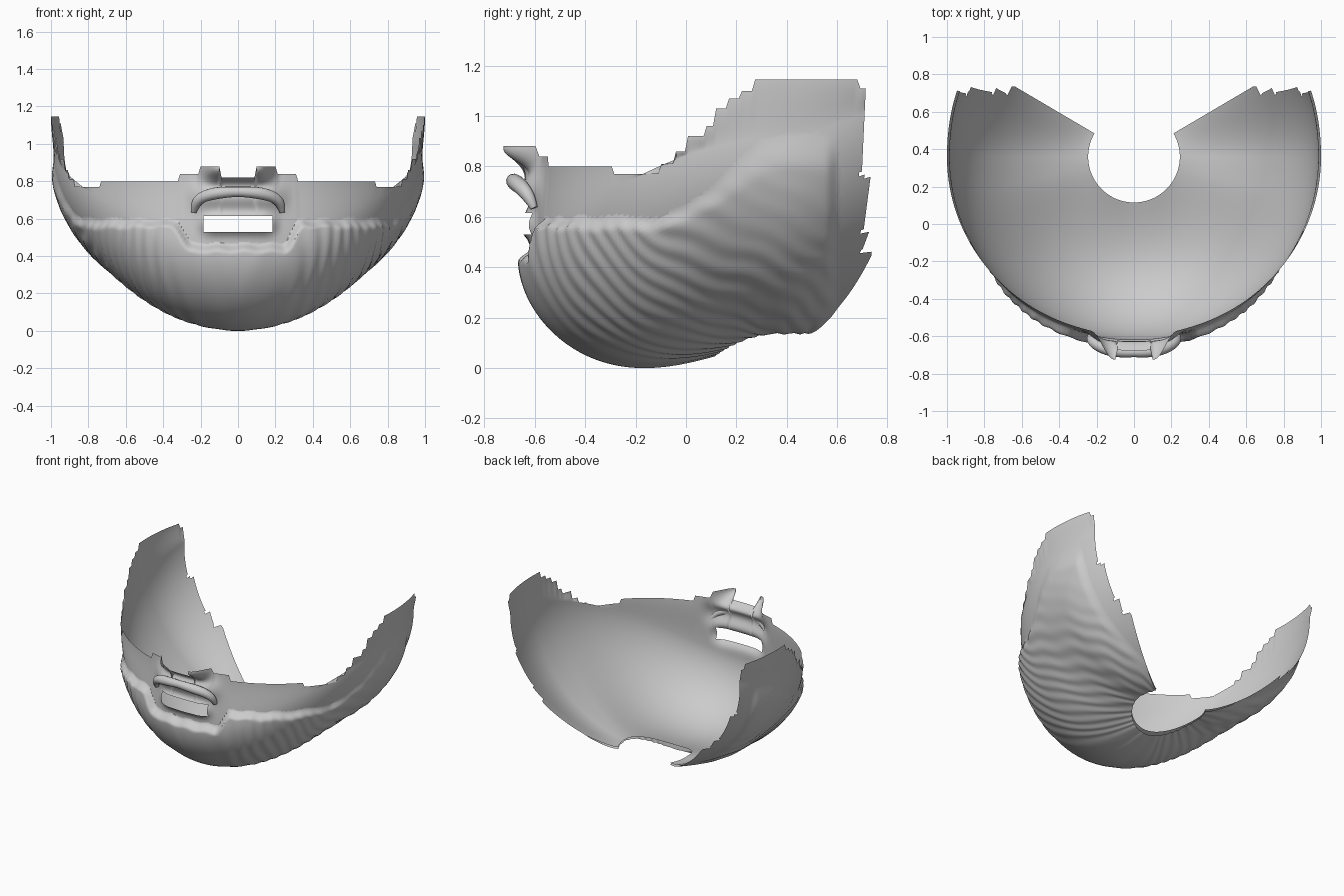
import bpy, bmesh, math
from mathutils import Vector

if "Cube" in bpy.data.objects:
    bpy.data.objects.remove(bpy.data.objects["Cube"])

CY = 0.36            # plan centre of the neck hole and of the bowl
HOLE = 0.245         # neck hole radius
PHI = math.radians(120.5)
COLS, BOWL, WALL = 320, 70, 44

grey = bpy.data.materials.new("plain grey")
grey.diffuse_color = (0.6, 0.6, 0.6, 1)
grey.use_nodes = True
grey.node_tree.nodes["Principled BSDF"].inputs["Base Color"].default_value = grey.diffuse_color


def step(a, b, x):
    t = min(max((x - a) / (b - a), 0), 1)
    return t * t * (3 - 2 * t)


def lookup(table, x):
    """Piecewise linear curve."""
    for (x0, v0), (x1, v1) in zip(table, table[1:]):
        if x <= x1:
            return v0 + (v1 - v0) * max(0, (x - x0) / (x1 - x0))
    return table[-1][1]


def rim(x, y):
    """Stepped upper edge of the shell."""
    ax = abs(x)
    if y < -0.3:
        for limit, z in ((0.1, 0.82), (0.215, 0.88), (0.33, 0.84)):
            if ax < limit:
                return z
        return 0.80
    z = 0.77
    for start, level in ((-0.1, 0.81), (-0.05, 0.86), (0.0, 0.92), (0.07, 0.96),
                         (0.12, 1.03), (0.17, 1.07), (0.22, 1.10), (0.27, 1.145), (0.69, 1.11)):
        if y > start:
            z = level
    return z


def beard_mask(x, y, z):
    top = lookup([(-0.1, 0.6), (0.0, 0.64), (0.1, 0.72), (0.2, 0.83), (0.3, 0.91), (0.4, 0.94), (0.6, 0.94)], y)
    if y < 0:
        top -= 0.13 * (1 - step(0.24, 0.34, abs(x)))
    top += 0.005 * math.sin(45 * x)
    soft = 0.05 + 0.1 * step(-0.1, 0.3, y)
    return step(0, soft, top - z) * step(0, 0.06, 0.61 - y)


def shell_point(phi, row, hairy):
    f = abs(phi) / math.radians(90)
    side = step(0, 1, f)
    back = step(1, 1.34, f)
    radius = 0.978 + 0.007 * step(0, 0.7, f) + 0.013 * back
    z_hole = 0.08 + 0.07 * side
    height = 0.36 + 0.40 * side + 0.13 * back
    power = 3.1 - 1.45 * step(0, 0.85, f) - 0.25 * back
    edge = rim((radius + 0.01) * math.sin(phi), CY - (radius + 0.01) * math.cos(phi))
    # rounded bowl, then a nearly upright wall up to the rim
    if row <= BOWL:
        u = math.sin(row / BOWL * math.pi / 2)
        r = HOLE + (radius - HOLE) * u
        z = z_hole + height * (1 - math.sqrt(max(0, 1 - u ** power)))
        z -= 0.11 * (1 - side) * (1 - (1 - u) ** 2) * (1 - u * u)
    else:
        u = 1
        v = (row - BOWL) / WALL
        r = radius + (0.015 * side - 0.024 * (1 - side)) * step(0, 1, v)
        z = z_hole + height + (edge - z_hole - height) * v
    x, y = r * math.sin(phi), CY - r * math.cos(phi)
    mask = beard_mask(x, y, z)
    # hair thickness with slanting locks, smoother on the cheeks
    if hairy:
        arc = z + 0.35 * r
        sway = 0.8 * math.sin(9 * phi + 5 * arc) + 0.6 * math.sin(17 * abs(phi) - 11 * arc)
        locks = math.sin(24 * abs(phi) + 48 * arc * step(0.15, 0.7, f) + sway)
        fade = (1 - 0.85 * step(0.35, 0.6, z) * step(0.0, 0.25, y)) * (0.5 + 0.5 * step(0.1, 0.4, f))
        d = mask * (0.05 - 0.031 * side + 0.004 * fade * locks)
        r += d * u
        z -= 0.6 * d * math.sqrt(max(0, 1 - u * u))
        x, y = r * math.sin(phi), CY - r * math.cos(phi)
    # lips and flared base of the nose
    if y < 0:
        ax = abs(x)
        y -= 0.06 * math.exp(-((z - 0.57) / 0.05) ** 2) * (1 - step(0.12, 0.24, ax))
        y -= 0.05 * math.exp(-((z - 0.72) / 0.07) ** 2) * (1 - step(0.15, 0.3, ax))
        y -= 0.135 * step(0.76, 0.87, z) * (1 - step(0.11, 0.23, ax))
    return Vector((x, y, z)), mask


def build_shell(hairy):
    bm = bmesh.new()
    grid, mask = [], {}
    for c in range(COLS + 1):
        line = []
        for r in range(BOWL + WALL + 1):
            p, m = shell_point(PHI * (2 * c / COLS - 1), r, hairy)
            v = bm.verts.new(p)
            mask[v] = m
            line.append(v)
        grid.append(line)
    for c in range(COLS):
        for r in range(BOWL + WALL):
            q = (grid[c][r], grid[c + 1][r], grid[c + 1][r + 1], grid[c][r + 1])
            if not hairy or max(mask[v] for v in q) > 0.02:
                bm.faces.new(q)
    bmesh.ops.delete(bm, geom=[v for v in bm.verts if not v.link_faces], context='VERTS')
    return bm


def cut(bm, co, no, test, clear=False):
    """Slice only the faces whose centre passes the test."""
    geom = set()
    for f in bm.faces:
        if test(f.calc_center_median()):
            geom.add(f)
            geom.update(f.edges, f.verts)
    bmesh.ops.bisect_plane(bm, geom=list(geom), plane_co=co, plane_no=no, clear_outer=clear)


def finish(obj):
    obj.data.materials.append(grey)
    bpy.ops.object.select_all(action='DESELECT')
    obj.select_set(True)
    bpy.context.view_layer.objects.active = obj
    bpy.ops.object.shade_smooth_by_angle(angle=math.radians(50))


skin, beard = build_shell(False), build_shell(True)

# trimmed back edge with slanting teeth: (bottom, top, y at bottom, y at top)
for z0, z1, y0, y1 in ((0, 0.47, 0.735, 0.735), (0.47, 0.55, 0.70, 0.73),
                       (0.55, 0.78, 0.705, 0.735), (0.78, 1.3, 0.698, 0.722)):
    cut(skin, (0, y0, z0), (0, z1 - z0, y0 - y1),
        lambda p: p.y > 0.66 and z0 <= p.z < z1, clear=True)

# mouth opening
near = lambda p: p.y < -0.4 and abs(p.x) < 0.3 and 0.4 < p.z < 0.72
for co, no in (((0.185, 0, 0), (1, 0, 0)), ((-0.185, 0, 0), (1, 0, 0)),
               ((0, 0, 0.53), (0, 0, 1)), ((0, 0, 0.615), (0, 0, 1))):
    cut(skin, co, no, near)
mouth = []
for f in skin.faces:
    p = f.calc_center_median()
    if p.y < -0.4 and abs(p.x) < 0.185 and 0.53 < p.z < 0.615:
        mouth.append(f)
bmesh.ops.delete(skin, geom=mouth, context='FACES')

# rest both layers on the ground
low = min(v.co.z for v in beard.verts)
for bm, name in ((skin, "jaw_shell"), (beard, "beard")):
    for v in bm.verts:
        v.co.z -= low * (1 - step(0.1, 0.5, v.co.z))
    mesh = bpy.data.meshes.new(name)
    bm.to_mesh(mesh)
    bm.free()
    obj = bpy.data.objects.new(name, mesh)
    bpy.context.collection.objects.link(obj)
    finish(obj)

# moustache: tapered tube arching over the mouth
half = [(0.06, -0.685, 0.742, 1), (0.13, -0.675, 0.735, 1.1), (0.195, -0.65, 0.715, 1),
        (0.232, -0.62, 0.675, 0.85), (0.237, -0.603, 0.635, 0.5)]
path = [(-x, y, z, s) for x, y, z, s in reversed(half)] + [(0, -0.685, 0.744, 0.9)] + half
curve = bpy.data.curves.new("moustache", 'CURVE')
curve.dimensions = '3D'
curve.bevel_depth = 0.03
curve.bevel_resolution = 4
curve.use_fill_caps = True
spline = curve.splines.new('NURBS')
spline.points.add(len(path) - 1)
for p, (x, y, z, s) in zip(spline.points, path):
    p.co = (x, y, z, 1)
    p.radius = s
spline.use_endpoint_u = True
spline.order_u = 3
spline.resolution_u = 6
tube = bpy.data.objects.new("moustache", curve)
bpy.context.collection.objects.link(tube)
bpy.ops.object.select_all(action='DESELECT')
tube.select_set(True)
bpy.context.view_layer.objects.active = tube
bpy.ops.object.convert(target='MESH')
finish(bpy.context.view_layer.objects.active)
